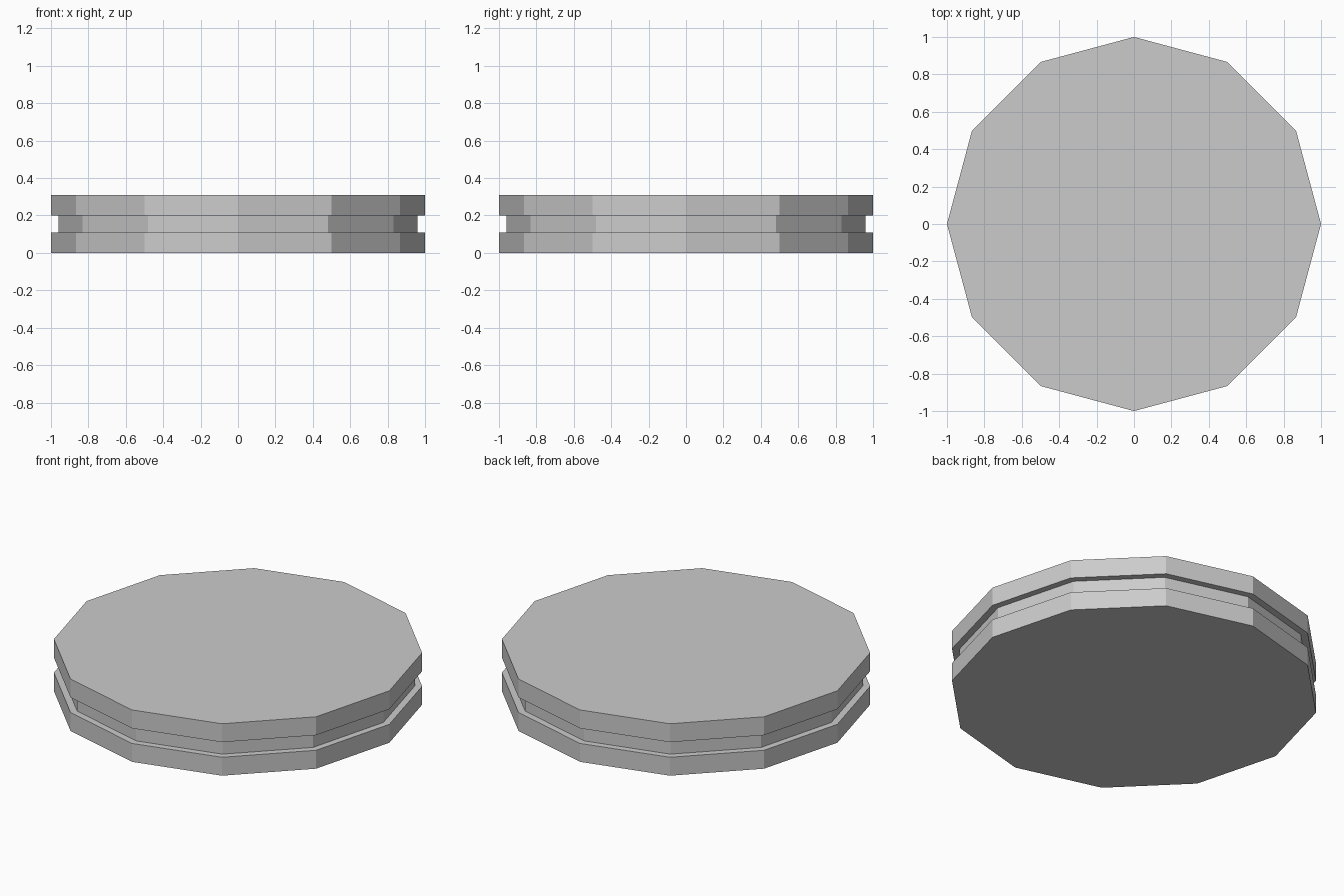
import bpy, bmesh
from math import cos, sin, tau

if "Cube" in bpy.data.objects:
    bpy.data.objects.remove(bpy.data.objects["Cube"])

SIDES = 12
# Outline from bottom to top as (radius, height), with a groove around the rim
PROFILE = [(1, 0), (1, 0.11), (0.96, 0.11), (0.96, 0.2), (1, 0.2), (1, 0.31)]

bm = bmesh.new()
rings = [[bm.verts.new((r * cos(tau * i / SIDES), r * sin(tau * i / SIDES), z))
          for i in range(SIDES)] for r, z in PROFILE]

# Side walls and groove ledges
for low, high in zip(rings, rings[1:]):
    for i in range(SIDES):
        j = (i + 1) % SIDES
        bm.faces.new((low[i], low[j], high[j], high[i]))

# Flat bottom and top
bm.faces.new(rings[0][::-1])
bm.faces.new(rings[-1])

mesh = bpy.data.meshes.new("grooved_disc")
bm.to_mesh(mesh)
bm.free()
disc = bpy.data.objects.new("grooved_disc", mesh)
bpy.context.collection.objects.link(disc)
